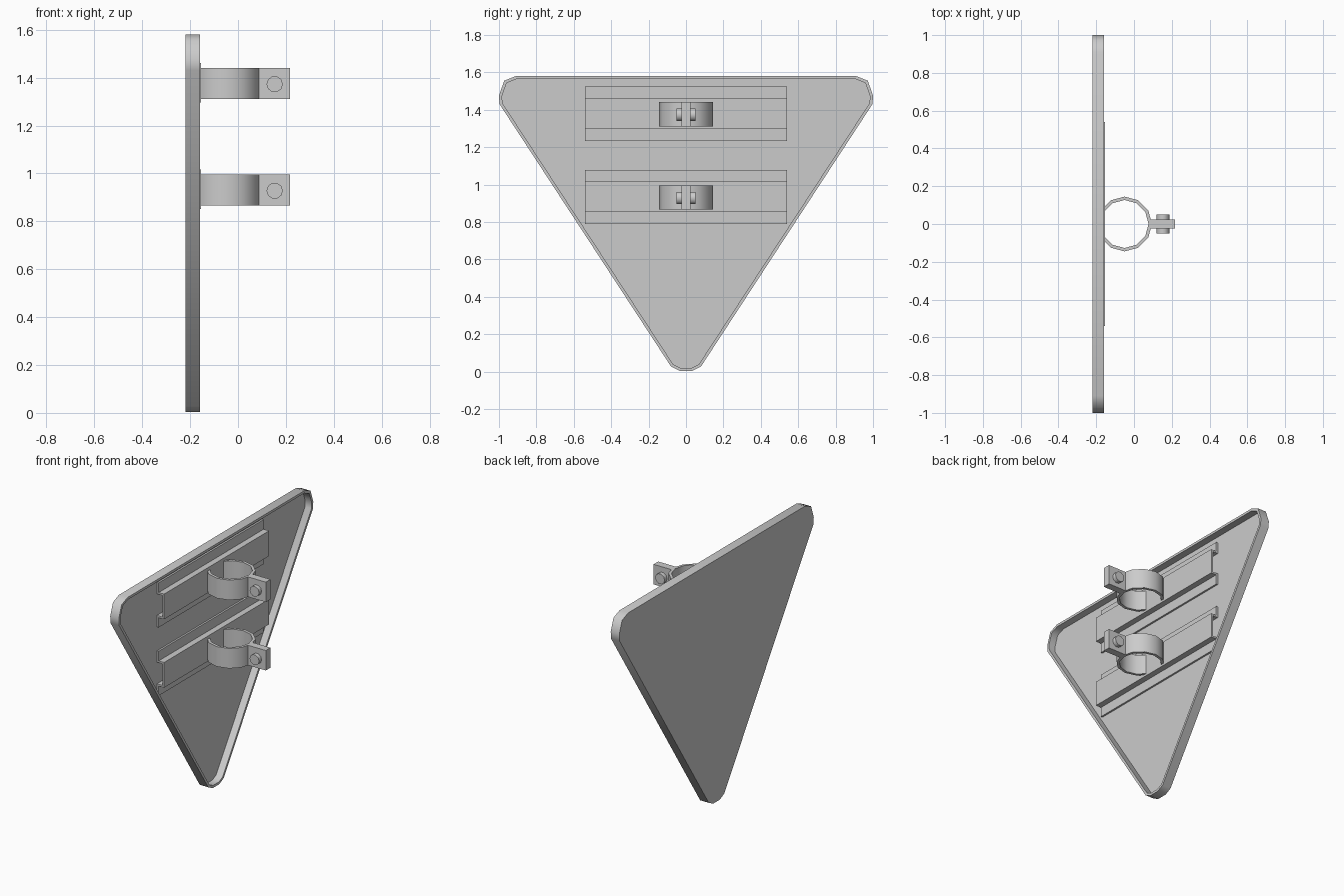
import bpy, bmesh, math
from mathutils import Vector

cube = bpy.data.objects.get("Cube")
if cube:
    bpy.data.objects.remove(cube)

grey = bpy.data.materials.new("plain_grey")
grey.use_nodes = True
grey.diffuse_color = (0.6, 0.6, 0.6, 1)
grey.node_tree.nodes["Principled BSDF"].inputs["Base Color"].default_value = grey.diffuse_color


def finish(name, bm, angle=None):
    bmesh.ops.recalc_face_normals(bm, faces=bm.faces)
    mesh = bpy.data.meshes.new(name)
    bm.to_mesh(mesh)
    bm.free()
    mesh.materials.append(grey)
    obj = bpy.data.objects.new(name, mesh)
    bpy.context.collection.objects.link(obj)
    if angle:
        bpy.ops.object.select_all(action='DESELECT')
        obj.select_set(True)
        bpy.context.view_layer.objects.active = obj
        bpy.ops.object.shade_smooth_by_angle(angle=math.radians(angle))
    return obj


def extruded(points, direction):
    """Closed outline swept along a direction."""
    bm = bmesh.new()
    face = bm.faces.new([bm.verts.new(p) for p in points])
    ext = bmesh.ops.extrude_face_region(bm, geom=[face])
    moved = [g for g in ext["geom"] if isinstance(g, bmesh.types.BMVert)]
    bmesh.ops.translate(bm, verts=moved, vec=Vector(direction))
    return bm


# Rounded triangular plate with a raised rim around its mounting side
BACK, FLOOR, RIM = -0.22, -0.205, -0.158
half = [(0.08, 0.027), (0.997, 1.43), (1.0, 1.475), (0.972, 1.555), (0.91, 1.58)]
outline = half + [(-y, z) for y, z in reversed(half)] + [(-0.035, 0.004), (0.035, 0.004)]
panel = extruded([(BACK, y, z) for y, z in outline], (RIM - BACK, 0, 0))
panel.normal_update()
inner = max(panel.faces, key=lambda f: f.calc_center_median().x)
bmesh.ops.inset_region(panel, faces=[inner], thickness=0.016, use_even_offset=True)
well = bmesh.ops.extrude_face_region(panel, geom=[inner])
bmesh.ops.translate(panel, vec=(FLOOR - RIM, 0, 0),
                    verts=[g for g in well["geom"] if isinstance(g, bmesh.types.BMVert)])
if inner.is_valid:
    bmesh.ops.delete(panel, geom=[inner], context='FACES_ONLY')
finish("sign_panel", panel, 50)

CENTRE_X, RADIUS, WALL, HEIGHT = -0.05, 0.145, 0.018, 0.13


def rail(name, z):
    """Hat section channel: two flanges and a raised web."""
    t = 0.012
    base, web = FLOOR, -0.154
    top = [(base, 0.145), (base + t, 0.145), (base + t, 0.082), (web, 0.082)]
    under = [(web - t, 0.082 - t), (base, 0.082 - t)]
    profile = top + [(x, -h) for x, h in reversed(top)]
    profile += [(x, -h) for x, h in reversed(under)] + under
    finish(name, extruded([(x, -0.54, z + h) for x, h in profile], (0, 1.08, 0)))


def clamp(name, z):
    """Open twelve-sided band ending inside the rail."""
    def arc(r):
        pts = [Vector((CENTRE_X + r * math.cos(a), r * math.sin(a), z - HEIGHT / 2))
               for a in (math.radians(d) for d in range(-150, 151, 30))]
        for end, near in ((0, 1), (-1, -2)):
            s = (-0.157 - pts[near].x) / (pts[end].x - pts[near].x)
            pts[end] = pts[near].lerp(pts[end], s)
        return pts
    band = arc(RADIUS) + arc(RADIUS - WALL)[::-1]
    finish(name + "_band", extruded(band, (0, 0, HEIGHT)), 40)

    # Closing lug in front of the band
    x0, x1, w = 0.083, 0.217, 0.024
    lug = [(x0, -w, z - HEIGHT / 2), (x1, -w, z - HEIGHT / 2),
           (x1, w, z - HEIGHT / 2), (x0, w, z - HEIGHT / 2)]
    finish(name + "_lug", extruded(lug, (0, 0, HEIGHT)))

    # Bolt through the lug
    bolt = [(0.153 + 0.034 * math.cos(i * math.tau / 10), -0.05,
             z - 0.003 + 0.034 * math.sin(i * math.tau / 10)) for i in range(10)]
    finish(name + "_bolt", extruded(bolt, (0, 0.1, 0)), 40)


for level, z in (("upper", 1.379), ("lower", 0.934)):
    rail(level + "_rail", z)
    clamp(level + "_clamp", z - 0.003)
